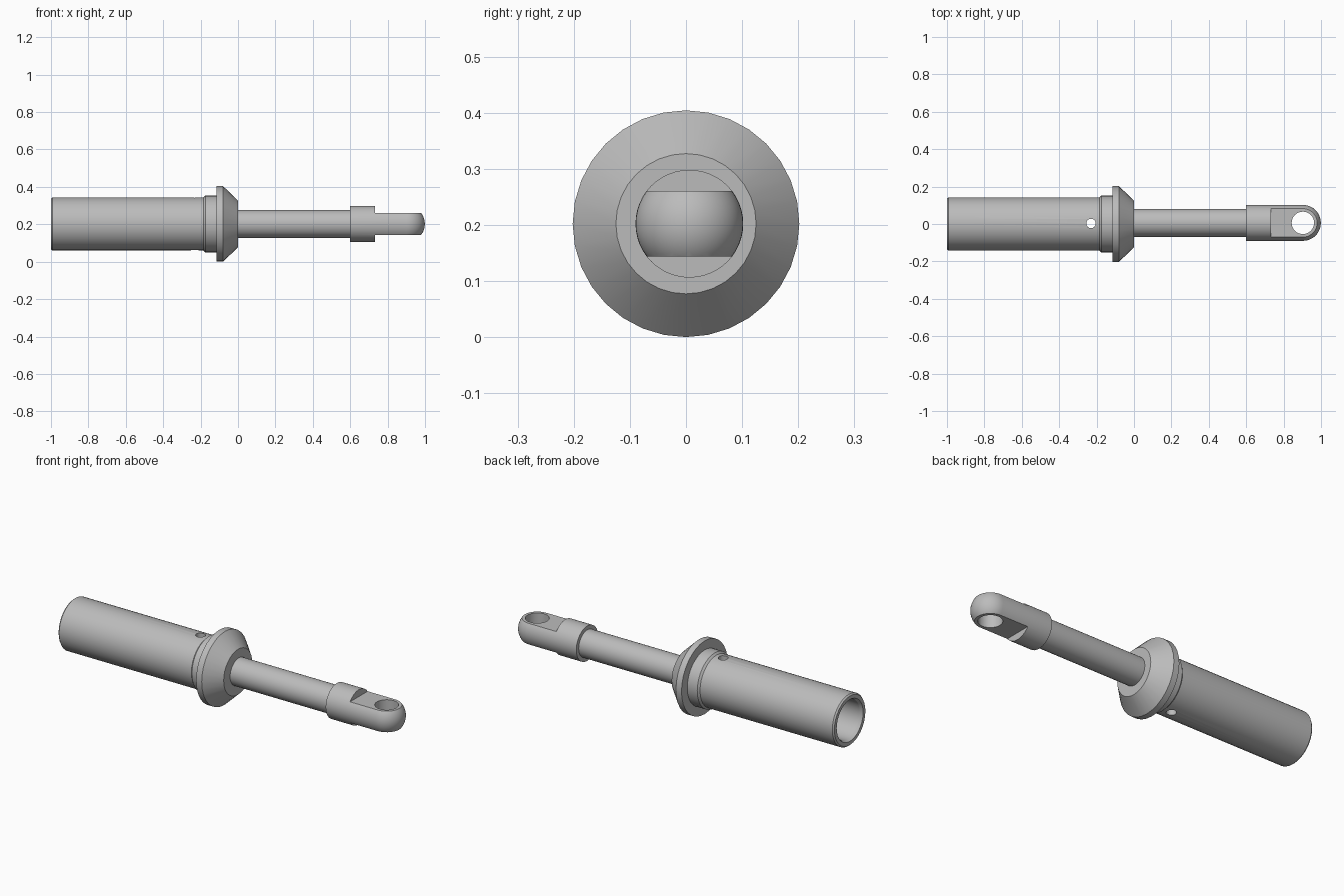
import bpy, bmesh, math
from mathutils import Matrix, Vector

cube = bpy.data.objects.get("Cube")
if cube:
    bpy.data.objects.remove(cube, do_unlink=True)

AXIS_Z = 0.202   # height of the main axis
ROD_Y = 0.006    # slight sideways offset of the rod

steel = bpy.data.materials.new("grey_steel")
steel.use_nodes = True
GREY = (0.5, 0.5, 0.5, 1)
steel.diffuse_color = GREY
steel.node_tree.nodes["Principled BSDF"].inputs["Base Color"].default_value = GREY


def make_object(name, bm):
    bmesh.ops.recalc_face_normals(bm, faces=bm.faces)
    mesh = bpy.data.meshes.new(name)
    bm.to_mesh(mesh)
    bm.free()
    mesh.materials.append(steel)
    obj = bpy.data.objects.new(name, mesh)
    bpy.context.collection.objects.link(obj)
    return obj


def lathe(name, profile, y=0.0, sides=32):
    """Revolve (x, radius) points around the long axis."""
    bm = bmesh.new()
    verts = [bm.verts.new((x, y, AXIS_Z + r)) for x, r in profile]
    edges = [bm.edges.new(pair) for pair in zip(verts, verts[1:])]
    bmesh.ops.spin(bm, geom=verts + edges, cent=(0, y, AXIS_Z), axis=(1, 0, 0),
                   angle=math.tau, steps=sides, use_merge=False)
    bmesh.ops.remove_doubles(bm, verts=bm.verts, dist=1e-5)
    return make_object(name, bm)


def pin(name, x, y, radius):
    """Vertical cylinder used to drill a cross hole."""
    bm = bmesh.new()
    bmesh.ops.create_cone(bm, cap_ends=True, segments=32, radius1=radius, radius2=radius,
                          depth=0.6, matrix=Matrix.Translation((x, y, AXIS_Z)))
    return make_object(name, bm)


def block(name, centre, size):
    bm = bmesh.new()
    bmesh.ops.create_cube(bm, size=1,
                          matrix=Matrix.Translation(centre) @ Matrix.Diagonal((*size, 1)))
    return make_object(name, bm)


def cut(target, cutters):
    """Subtract the cutters, bake the result and remove them."""
    for c in cutters:
        c.hide_render = True
        mod = target.modifiers.new("cut", "BOOLEAN")
        mod.operation = "DIFFERENCE"
        mod.solver = "EXACT"
        mod.object = c
    bpy.context.view_layer.update()
    baked = bpy.data.meshes.new_from_object(
        target.evaluated_get(bpy.context.evaluated_depsgraph_get()))
    target.modifiers.clear()
    target.data = baked
    for c in cutters:
        bpy.data.objects.remove(c, do_unlink=True)


# Hollow sleeve with collar and conical flange
sleeve = lathe("sleeve", [
    (-0.22, 0), (-0.2, 0.107), (-0.985, 0.107), (-1.0, 0.115), (-1.0, 0.135), (-0.992, 0.142),
    (-0.185, 0.142), (-0.175, 0.152), (-0.114, 0.152), (-0.114, 0.202),
    (-0.08, 0.202), (0.0, 0.125), (0.0, 0)])
cut(sleeve, [pin("witness_hole_cutter", -0.23, 0.003, 0.025)])

# Plain rod
rod = lathe("rod", [(-0.05, 0), (-0.05, 0.075), (0.62, 0.075), (0.62, 0)], ROD_Y)

# Eye end: round shoulder with a domed, flattened tongue and a cross hole
R = 0.096
CENTRE = 0.999 - R
dome = [(CENTRE + R * math.sin(a), R * math.cos(a))
        for a in (math.pi / 2 * i / 12 for i in range(12))]
eye = lathe("eye_end", [(0.598, 0), (0.598, R)] + dome + [(0.999, 0)], ROD_Y, 48)
HALF = 0.058     # half thickness of the tongue
flats = [block("flat_cutter", (0.933, ROD_Y, AXIS_Z + s * (HALF + 0.1)), (0.4, 0.4, 0.2))
         for s in (-1, 1)]
cut(eye, flats + [pin("eye_hole_cutter", CENTRE, ROD_Y, 0.06)])

# Smooth round surfaces, keep the machined edges crisp
bpy.ops.object.select_all(action="DESELECT")
for obj in (sleeve, rod, eye):
    obj.select_set(True)
bpy.context.view_layer.objects.active = sleeve
bpy.ops.object.shade_smooth_by_angle(angle=math.radians(25))
